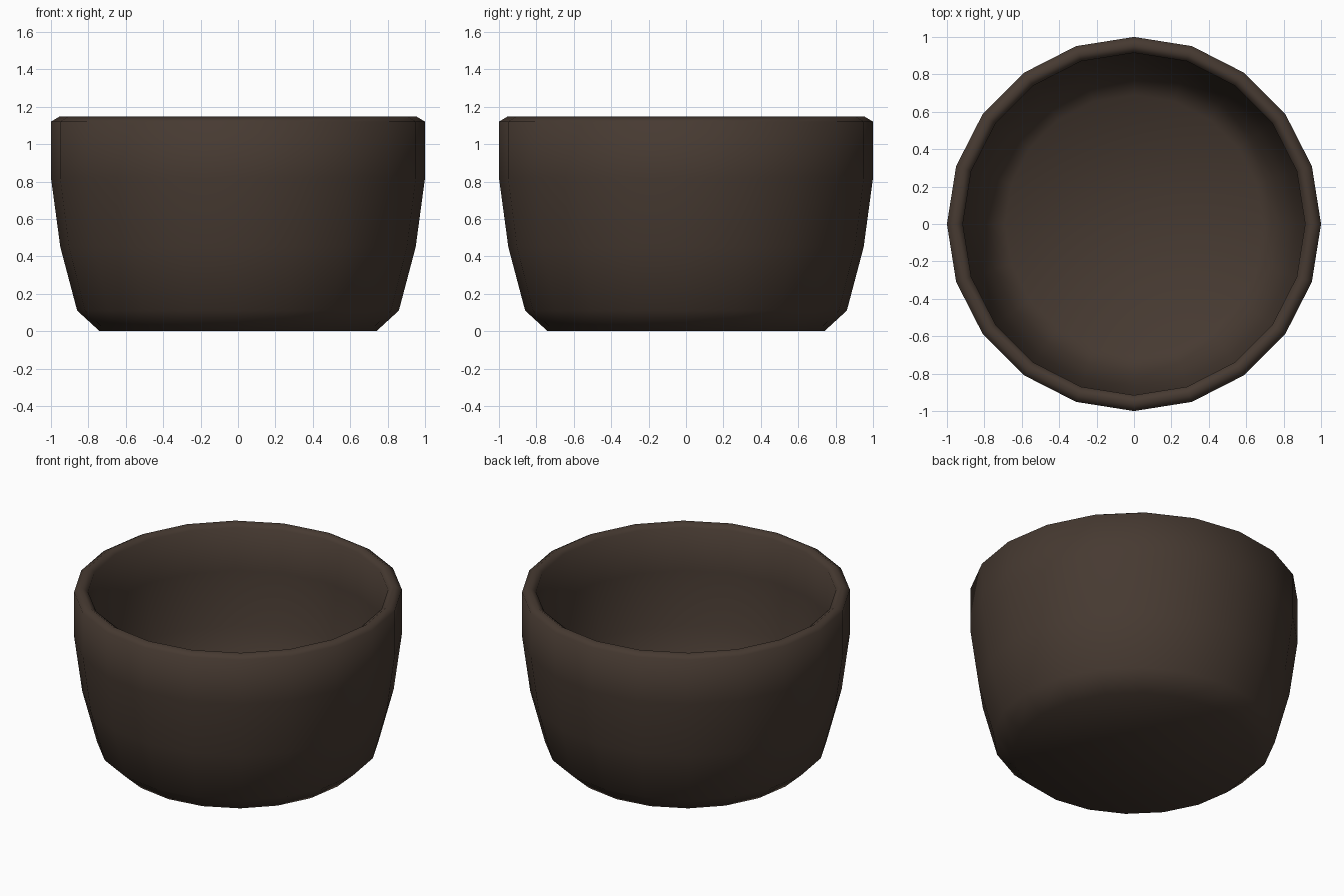
import bpy, bmesh, math

if "Cube" in bpy.data.objects:
    bpy.data.objects.remove(bpy.data.objects["Cube"])

SIDES = 20

# Dark brown glaze
mat = bpy.data.materials.new("dark brown")
mat.diffuse_color = (0.062, 0.042, 0.031, 1)
mat.use_nodes = True
mat.node_tree.nodes["Principled BSDF"].inputs["Base Color"].default_value = mat.diffuse_color

# Cup profile (radius, height): outside from base to rim, then down the inside
profile = [(0.74, 0), (0.86, 0.11), (0.95, 0.45), (1.0, 0.82), (1.0, 1.12),
           (0.955, 1.147), (0.915, 1.12), (0.915, 0.83), (0.87, 0.48),
           (0.79, 0.17), (0.69, 0.08)]

bm = bmesh.new()
rings = []
for r, z in profile:
    rings.append([bm.verts.new((r * math.cos(2 * math.pi * i / SIDES),
                                r * math.sin(2 * math.pi * i / SIDES), z))
                  for i in range(SIDES)])
for a, b in zip(rings, rings[1:]):
    for i in range(SIDES):
        j = (i + 1) % SIDES
        bm.faces.new((a[i], a[j], b[j], b[i]))

# Underside and inner floor
bm.faces.new(rings[0][::-1])
bm.faces.new(rings[-1])
for f in bm.faces:
    f.smooth = True

mesh = bpy.data.meshes.new("cup_body")
bm.to_mesh(mesh)
bm.free()
mesh.materials.append(mat)
cup = bpy.data.objects.new("cup_body", mesh)
bpy.context.collection.objects.link(cup)
